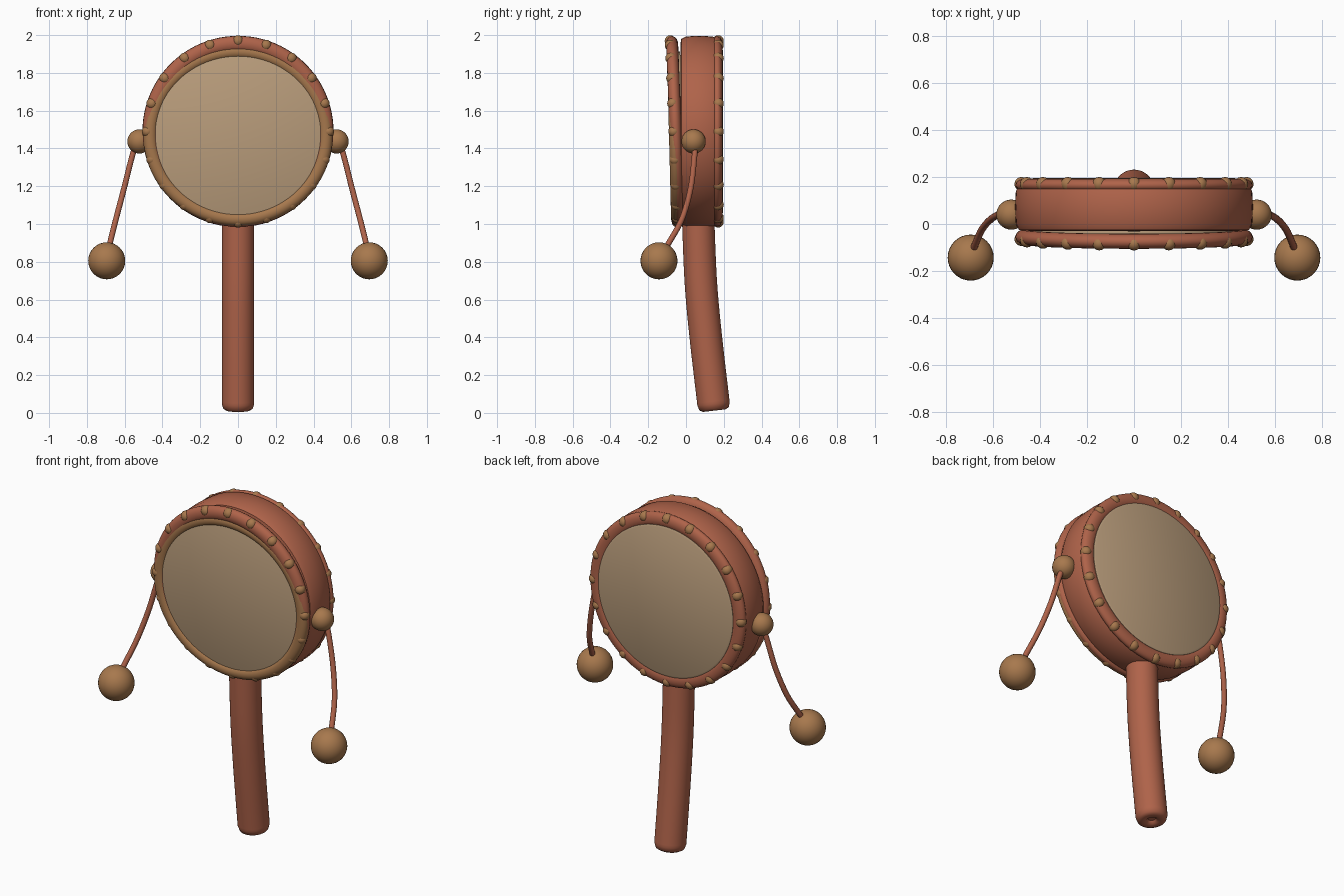
import bpy, bmesh, math
from mathutils import Vector

if "Cube" in bpy.data.objects:
    bpy.data.objects.remove(bpy.data.objects["Cube"])


def material(name, rgb):
    m = bpy.data.materials.new(name)
    m.use_nodes = True
    m.diffuse_color = (*rgb, 1)
    m.node_tree.nodes["Principled BSDF"].inputs["Base Color"].default_value = (*rgb, 1)
    return m


RED = material("red lacquer", (0.43, 0.125, 0.068))
TAN = material("tan wood", (0.39, 0.19, 0.075))
SKIN = material("drum skin", (0.50, 0.345, 0.205))


def finish(name, bm, mat, angle=40):
    bmesh.ops.recalc_face_normals(bm, faces=bm.faces)
    me = bpy.data.meshes.new(name)
    bm.to_mesh(me)
    bm.free()
    me.materials.append(mat)
    ob = bpy.data.objects.new(name, me)
    bpy.context.collection.objects.link(ob)
    bpy.ops.object.select_all(action='DESELECT')
    ob.select_set(True)
    bpy.context.view_layer.objects.active = ob
    bpy.ops.object.shade_smooth_by_angle(angle=math.radians(angle))
    return ob


def loft(bm, rings, closed=False):
    """Bridge equal rings of points; cap both ends unless the loop is closed."""
    loops = [[bm.verts.new(p) for p in ring] for ring in rings]
    n = len(loops[0])
    pairs = list(zip(loops, loops[1:])) + ([(loops[-1], loops[0])] if closed else [])
    for a, b in pairs:
        for i in range(n):
            j = (i + 1) % n
            bm.faces.new((a[i], a[j], b[j], b[i]))
    if not closed:
        bm.faces.new(loops[0])
        bm.faces.new(loops[-1])


def turned(name, profile, mat, cz, slope=0, closed=False, wide=1, n=96):
    """Turn (radius, y) points about the drum axis, leaning by slope."""
    bm = bmesh.new()
    angles = [math.tau * i / n for i in range(n)]
    loft(bm, [[(wide * r * math.sin(a), y - slope * r * math.cos(a), cz + r * math.cos(a))
               for a in angles] for r, y in profile], closed)
    return finish(name, bm, mat)


def hoop(name, radius, y, radial, axial, mat, cz, slope=0, wide=1):
    turns = [math.tau * i / 20 for i in range(20)]
    section = [(radius + radial * math.cos(t), y + axial * math.sin(t)) for t in turns]
    return turned(name, section, mat, cz, slope, True, wide)


def tube(name, path, radii, mat, n=24):
    bm = bmesh.new()
    pts = [Vector(p) for p in path]
    rings = []
    for i, p in enumerate(pts):
        d = (pts[min(i + 1, len(pts) - 1)] - pts[max(i - 1, 0)]).normalized()
        u = d.cross(Vector((0, 1, 0))).normalized()
        v = d.cross(u)
        rings.append([p + radii[i] * (u * math.cos(math.tau * k / n) + v * math.sin(math.tau * k / n))
                      for k in range(n)])
    loft(bm, rings)
    return finish(name, bm, mat, 50)


def ball(name, centre, radius, mat, segments=32):
    bm = bmesh.new()
    bmesh.ops.create_uvsphere(bm, u_segments=segments, v_segments=segments // 2, radius=radius)
    bmesh.ops.translate(bm, verts=bm.verts, vec=centre)
    return finish(name, bm, mat, 180)


def smooth_path(points, steps=8):
    """Catmull-Rom curve through the points."""
    p = [Vector(q) for q in points]
    p = [2 * p[0] - p[1]] + p + [2 * p[-1] - p[-2]]
    out = []
    for a, b, c, d in zip(p, p[1:], p[2:], p[3:]):
        for s in range(steps):
            t = s / steps
            out.append(0.5 * (2 * b + (c - a) * t + (2 * a - 5 * b + 4 * c - d) * t ** 2
                              + (3 * b - a - 3 * c + d) * t ** 3))
    return out + [p[-2]]


# Drum body, hoops and skins
CZ = 1.49
turned("drum_shell", [(0.46, -0.03), (0.49, -0.025), (0.503, 0.0), (0.506, 0.07),
                      (0.503, 0.14), (0.49, 0.165), (0.46, 0.17)], RED, CZ)
hoop("front_hoop", 0.463, -0.055, 0.042, 0.032, RED, CZ, 0.04)
hoop("back_hoop", 0.463, 0.165, 0.042, 0.028, RED, CZ)
hoop("front_tan_hoop", 0.443, -0.06, 0.034, 0.03, TAN, 1.468, 0.025, 1.05)
turned("front_skin", [(0.435, -0.02), (0.435, -0.078), (0.425, -0.082)], SKIN, 1.478, 0.025, wide=1.02)
turned("back_skin", [(0.44, 0.15), (0.44, 0.19), (0.43, 0.195)], SKIN, CZ)

# Studs around both hoops
STUDS = 20
for side, y, slope in (("front", -0.064, 0.04), ("back", 0.17, 0)):
    for i in range(STUDS):
        a = math.tau * i / STUDS
        x, z = 0.479 * math.sin(a), 0.479 * math.cos(a)
        ball(f"{side}_stud_{i + 1}", (x, y - slope * z, CZ + z), 0.03, TAN, 16)

# Bent handle with rounded end and a small dimple underneath
spine = smooth_path([(0, 0.15, 0.012), (0, 0.105, 0.4), (0, 0.078, 0.7), (0, 0.063, 1.06)])
base = spine[0]
axis = (spine[1] - base).normalized()
end = [(0.02, 0.018), (0.03, 0.004), (0.06, 0.0), (0.078, 0.01), (0.086, 0.035)]
bm = bmesh.new()
rings = [(base + axis * h, r) for r, h in end] + [(p, 0.086) for p in spine[1:]]
right = Vector((1, 0, 0))
up = axis.cross(right)
loft(bm, [[c + r * (right * math.cos(math.tau * k / 40) + up * math.sin(math.tau * k / 40))
           for k in range(40)] for c, r in rings])
finish("handle", bm, RED, 50)

# Side knobs, cords and striking balls
for side, s in (("left", 1), ("right", -1)):
    ball(f"{side}_knob", (s * 0.522, 0.04, 1.437), 0.064, TAN)
    cord = smooth_path([(s * 0.535, 0.05, 1.43), (s * 0.56, 0.045, 1.36), (s * 0.603, 0.025, 1.19),
                        (s * 0.645, -0.02, 1.03), (s * 0.675, -0.085, 0.91), (s * 0.69, -0.13, 0.84)])
    tube(f"{side}_cord", cord, [0.015] * len(cord), RED, 14)
    ball(f"{side}_striker", (s * 0.695, -0.143, 0.805), 0.098, TAN)
